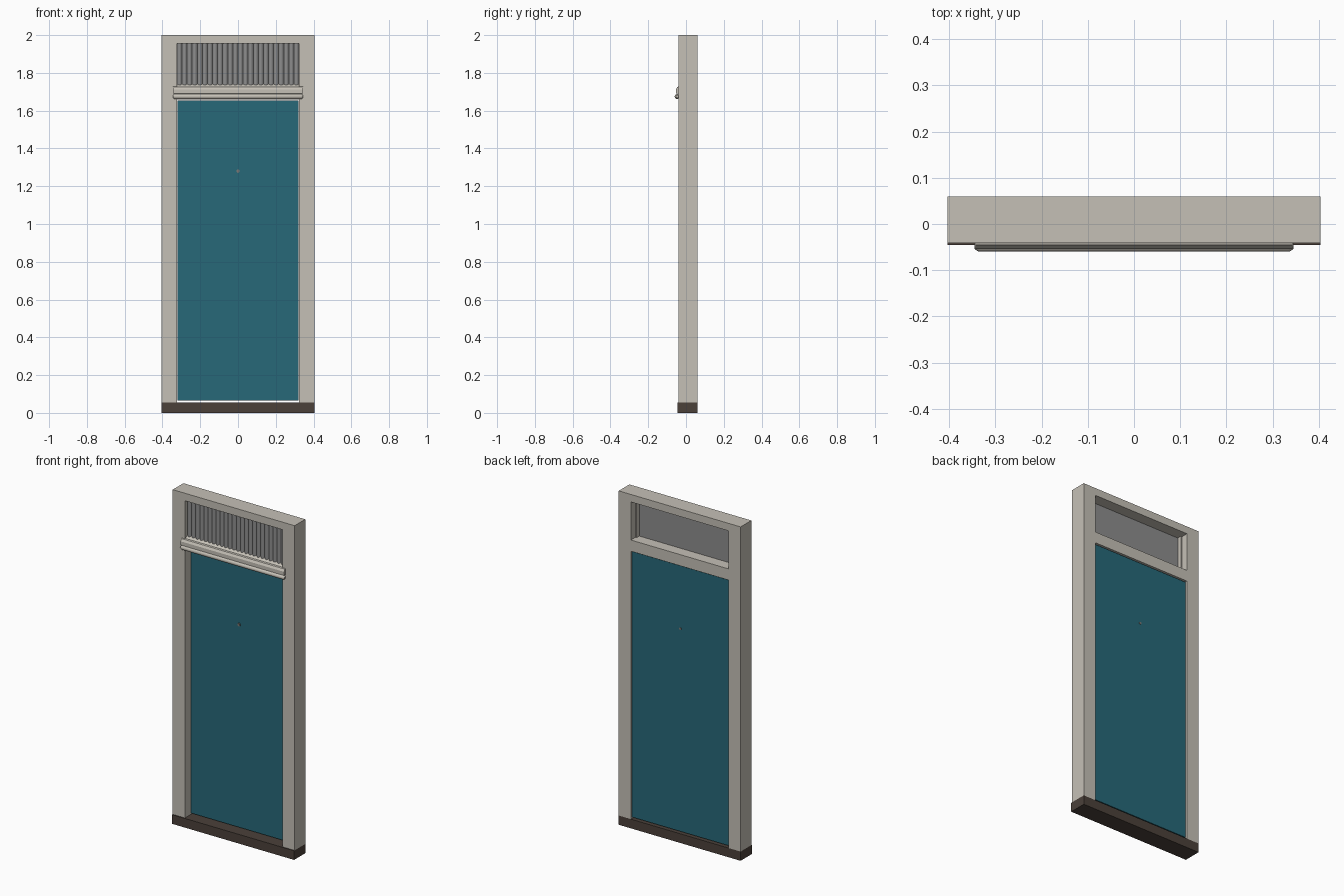
import bpy, bmesh, math

if "Cube" in bpy.data.objects:
    bpy.data.objects.remove(bpy.data.objects["Cube"])


def material(name, rgb):
    m = bpy.data.materials.new(name)
    m.diffuse_color = (*rgb, 1)
    m.use_nodes = True
    m.node_tree.nodes["Principled BSDF"].inputs["Base Color"].default_value = m.diffuse_color
    return m


PAINT = material("stone_paint", (0.56, 0.53, 0.47))
TEAL = material("teal_paint", (0.02, 0.14, 0.19))
BROWN = material("dark_wood", (0.07, 0.052, 0.042))
GLASS = material("grey_glass", (0.27, 0.27, 0.27))
METAL = material("metal", (0.2, 0.19, 0.18))


def finish(name, bm, mat):
    bmesh.ops.recalc_face_normals(bm, faces=bm.faces[:])
    me = bpy.data.meshes.new(name)
    bm.to_mesh(me)
    bm.free()
    me.materials.append(mat)
    ob = bpy.data.objects.new(name, me)
    bpy.context.collection.objects.link(ob)
    return ob


def box(name, x, y, z, mat):
    bm = bmesh.new()
    bmesh.ops.create_cube(bm, size=1)
    for v in bm.verts:
        v.co = [r[0] + (c + 0.5) * (r[1] - r[0]) for c, r in zip(v.co, (x, y, z))]
    return finish(name, bm, mat)


def prism(name, outline, axis, lo, hi, mat):
    """Extrude a 2D outline along x (outline in y,z) or z (outline in x,y)."""
    bm = bmesh.new()
    place = (lambda a, b, t: (t, a, b)) if axis == "x" else (lambda a, b, t: (a, b, t))
    face = bm.faces.new([bm.verts.new(place(a, b, lo)) for a, b in outline])
    new = bmesh.ops.extrude_face_region(bm, geom=[face])["geom"]
    verts = [v for v in new if isinstance(v, bmesh.types.BMVert)]
    bmesh.ops.translate(bm, verts=verts, vec=place(0, 0, hi - lo))
    return finish(name, bm, mat)


def smooth(ob, angle=40):
    bpy.ops.object.select_all(action="DESELECT")
    ob.select_set(True)
    bpy.context.view_layer.objects.active = ob
    bpy.ops.object.shade_smooth_by_angle(angle=math.radians(angle))


W, IN = 0.404, 0.323      # outer and inner half widths
F, B = -0.041, 0.06       # front and back of the frame

# Frame and sill
box("sill", (-W, W), (-0.046, B), (0, 0.055), BROWN)
box("head", (-W, W), (F, B), (1.955, 2.0), PAINT)
box("transom", (-IN, IN), (F, B), (1.66, 1.727), PAINT)
for side, s in (("left", -1), ("right", 1)):
    box(side + "_jamb", sorted((s * IN, s * W)), (F, B), (0.055, 1.955), PAINT)
    # Glazing bead behind the fanlight
    box(side + "_glazing_bead", sorted((s * (IN - 0.008), s * IN)),
        (-0.008, 0.018), (1.727, 1.955), PAINT)

# Door leaf with small clearance
box("door_leaf", (-0.32, 0.32), (0.012, 0.052), (0.065, 1.655), TEAL)

# Reeded fanlight glass: ribbed front, flat back
N, STEPS = 24, 8
pitch = 2 * IN / N
ribs = []
for i in range(N):
    for k in range(STEPS):
        t = k / STEPS
        ribs.append((-IN + (i + t) * pitch, -0.016 - 0.008 * math.sin(math.pi * t)))
ribs += [(IN, -0.016), (IN, -0.008), (-IN, -0.008)]
smooth(prism("reeded_glass", ribs, "z", 1.727, 1.955, GLASS))

# Weather board: sloped ledge between the jambs, wider board on the face
prism("weather_slope", [(-0.01, 1.727), (-0.01, 1.746), (-0.042, 1.722), (-0.042, 1.715)],
      "x", -IN, IN, PAINT)
prism("weather_board", [(F, 1.69), (F, 1.727), (-0.046, 1.725), (-0.054, 1.712), (-0.054, 1.69)],
      "x", -0.343, 0.343, PAINT)

# Round drip moulding with tapered ends
bm = bmesh.new()
rings = []
for x, r in ((-0.345, 0.007), (-0.34, 0.011), (-0.335, 0.013),
             (0.335, 0.013), (0.34, 0.011), (0.345, 0.007)):
    rings.append([bm.verts.new((x, -0.047 + r * math.cos(a), 1.675 + r * math.sin(a)))
                  for a in [2 * math.pi * j / 16 for j in range(16)]])
for p, q in zip(rings, rings[1:]):
    for j in range(16):
        k = (j + 1) % 16
        bm.faces.new((p[j], p[k], q[k], q[j]))
bm.faces.new(rings[0])
bm.faces.new(rings[-1])
smooth(finish("drip_moulding", bm, PAINT))

# Peephole through the door: flanged at both faces
for name, y, r, d in (("peephole_front", 0.010, 0.009, 0.006),
                      ("peephole_lens", 0.008, 0.005, 0.006),
                      ("peephole_back", 0.053, 0.007, 0.005)):
    bpy.ops.mesh.primitive_cylinder_add(vertices=20, radius=r, depth=d,
                                        location=(0, y, 1.28),
                                        rotation=(math.pi / 2, 0, 0))
    ob = bpy.context.object
    ob.name = name
    ob.data.materials.append(METAL)
    smooth(ob)
